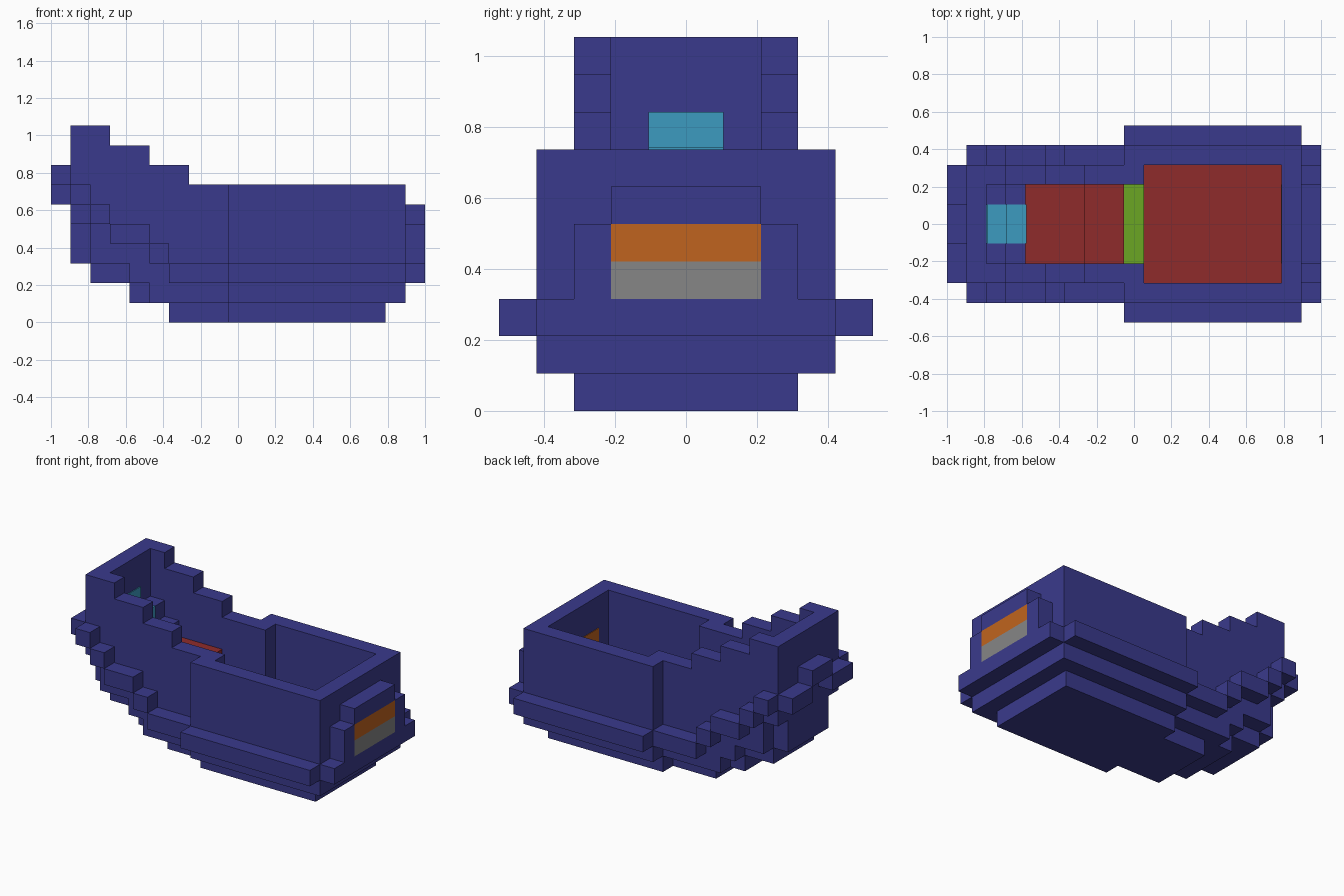
import bpy
import bmesh

cube = bpy.data.objects.get("Cube")
if cube:
    bpy.data.objects.remove(cube, do_unlink=True)

U = 2 / 19  # edge of one block


def material(name, rgb):
    m = bpy.data.materials.new(name)
    m.use_nodes = True
    m.diffuse_color = (*rgb, 1)
    m.node_tree.nodes["Principled BSDF"].inputs["Base Color"].default_value = (*rgb, 1)
    return m


navy = material("navy", (0.042, 0.042, 0.262))
red = material("red", (0.275, 0.024, 0.024))
green = material("green", (0.145, 0.38, 0.017))
orange = material("orange", (0.53, 0.127, 0.013))
grey = material("grey", (0.238, 0.238, 0.238))
teal = material("teal", (0.045, 0.328, 0.527))


def add_box(bm, x0, x1, y0, y1, z0, z1):
    """Box in block units: x counted from the bow, y from the centre line."""
    cube = bmesh.ops.create_cube(bm, size=1)
    for v in cube["verts"]:
        v.co.x = -1 + U * (x1 if v.co.x > 0 else x0)
        v.co.y = U * (y1 if v.co.y > 0 else y0)
        v.co.z = U * (z1 if v.co.z > 0 else z0)


def part(name, mat, centred=(), sided=()):
    """centred: (x0, x1, half width, z0, z1); sided: (x0, x1, y0, y1, z0, z1), mirrored."""
    bm = bmesh.new()
    for x0, x1, w, z0, z1 in centred:
        add_box(bm, x0, x1, -w, w, z0, z1)
    for x0, x1, y0, y1, z0, z1 in sided:
        add_box(bm, x0, x1, y0, y1, z0, z1)
        add_box(bm, x0, x1, -y1, -y0, z0, z1)
    mesh = bpy.data.meshes.new(name)
    bm.to_mesh(mesh)
    bm.free()
    mesh.materials.append(mat)
    obj = bpy.data.objects.new(name, mesh)
    bpy.context.collection.objects.link(obj)


# Stepped hull bottom
part("hull_bottom", navy, centred=[
    (6, 9, 2, 0, 1), (9, 17, 3, 0, 1),
    (4, 5, 2, 1, 2), (5, 9, 3, 1, 2), (9, 18, 4, 1, 2),
    (2, 4, 2, 2, 3), (4, 6, 3, 2, 3), (6, 9, 4, 2, 3)])

# Bow walls, stepping up towards the front
part("bow_wall", navy, centred=[(1, 2, 2, 3, 10)], sided=[
    (2, 9, 2, 3, 3, 5), (1, 9, 2, 3, 5, 7), (1, 7, 2, 3, 7, 8),
    (1, 5, 2, 3, 8, 9), (1, 3, 2, 3, 9, 10)])
part("bow_inner_steps", navy, centred=[(2, 3, 2, 3, 7), (3, 4, 2, 3, 6)])
part("bow_arch", navy, centred=[(0, 1, 1, 7, 8)], sided=[(0, 1, 1, 3, 6, 7)])

# Stern compartment walls and doorway
part("stern_walls", navy, centred=[(17, 18, 3, 2, 7)], sided=[
    (9, 18, 3, 4, 2, 7), (9, 10, 2, 3, 2, 7)])
part("stern_frame", navy, centred=[(18, 19, 4, 2, 3), (18, 19, 2, 5, 6)],
     sided=[(18, 19, 2, 3, 3, 5)])

# Side rails
part("stern_rail", navy, sided=[(9, 18, 4, 5, 2, 3)])
part("bow_rail", navy, sided=[
    (1, 2, 3, 4, 6, 7), (2, 3, 3, 4, 5, 6), (3, 5, 3, 4, 4, 5), (5, 6, 3, 4, 3, 4)])

# Coloured parts
part("front_window", teal, centred=[
    (1.5, 2.05, 1, 7, 8), (2, 3.05, 1, 6, 7.05), (3, 4.05, 1, 5, 6.05)])
part("front_seat", red, centred=[(4, 7, 2, 3, 5), (7, 9, 2, 3, 4)])
part("stern_floor", red, centred=[(10, 17, 3, 1.5, 2.05)])
part("door_step", green, centred=[(9, 10, 2, 2, 3)])
part("stern_upper_panel", orange, centred=[(16.96, 19, 2, 4, 5)])
part("stern_lower_panel", grey, centred=[(16.96, 19, 2, 3, 4)])
